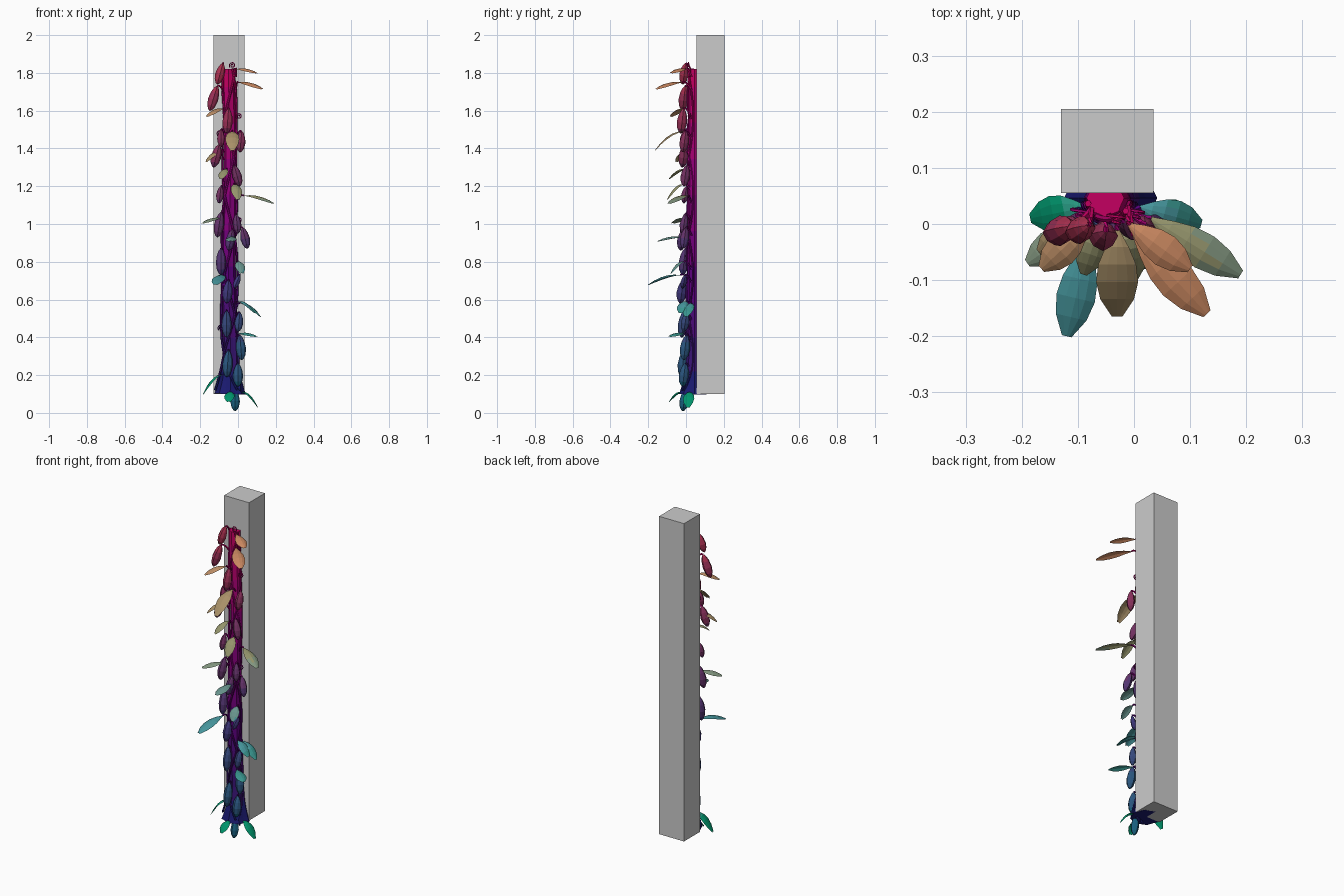
import bpy, bmesh, math, random
from mathutils import Vector

random.seed(4)
mats = {}


def ramp(name, stops, z):
    """Material from a height gradient, quantised to ten steps."""
    k = max(0, min(9, int(z / 0.19)))
    key = f"{name}_{k}"
    if key not in mats:
        t = k / 9 * (len(stops) - 1)
        i = min(int(t), len(stops) - 2)
        c = Vector(stops[i]).lerp(Vector(stops[i + 1]), t - i)
        mats[key] = bpy.data.materials.new(key)
        mats[key].diffuse_color = (*c, 1)
    return mats[key]


BARK = [(0.01, 0.01, 0.16), (0.1, 0.0, 0.2), (0.3, 0.0, 0.2), (0.55, 0.0, 0.12)]
LEAF = [(0.0, 0.3, 0.15), (0.06, 0.3, 0.33), (0.3, 0.3, 0.15), (0.6, 0.25, 0.12)]
POD = [(0.01, 0.12, 0.22), (0.05, 0.04, 0.2), (0.17, 0.03, 0.12), (0.4, 0.03, 0.08)]


def make(name, rows, mat_fn, closed=True):
    """Skin rows of points into a mesh; closed rows form a capped tube."""
    bm = bmesh.new()
    vs = [[bm.verts.new(p) for p in row] for row in rows]
    n = len(rows[0])
    me = bpy.data.meshes.new(name)
    slots = {}

    def add(f, z):
        m = mat_fn(z)
        if m.name not in slots:
            slots[m.name] = len(slots)
            me.materials.append(m)
        f.material_index = slots[m.name]

    for a, b in zip(vs, vs[1:]):
        for i in range(n if closed else n - 1):
            j = (i + 1) % n
            add(bm.faces.new((a[i], a[j], b[j], b[i])), a[i].co.z)
    if closed:
        add(bm.faces.new(vs[0][::-1]), rows[0][0].z)
        add(bm.faces.new(vs[-1]), rows[-1][0].z)
        bmesh.ops.recalc_face_normals(bm, faces=bm.faces)
    bm.to_mesh(me)
    bm.free()
    ob = bpy.data.objects.new(name, me)
    bpy.context.collection.objects.link(ob)
    return ob


def tube(name, pts, radii, sides, stops, ribs=0.0):
    pts = [Vector(p) for p in pts]
    rows = []
    for k, p in enumerate(pts):
        d = (pts[min(k + 1, len(pts) - 1)] - pts[max(k - 1, 0)]).normalized()
        u = d.cross(Vector((0, 1, 0)) if abs(d.y) < 0.9 else Vector((1, 0, 0))).normalized()
        v = d.cross(u)
        rows.append([p + (u * math.cos(a) + v * math.sin(a)) * radii[k] * (1 + ribs * (-1) ** i)
                     for i in range(sides) for a in [2 * math.pi * i / sides]])
    return make(name, rows, lambda z: ramp(name.split("_")[0], stops, z))


def bez(a, b, c, t):
    return a * (1 - t) ** 2 + b * 2 * t * (1 - t) + c * t * t


def trunk_radius(z):
    return 0.032 + 0.012 * max(0, 1 - z / 1.3) + 0.036 * max(0, 1 - (z - 0.1) / 0.2) ** 2


def stalk(name, p):
    anchor = Vector((max(-0.075, min(-0.01, p.x)), 0.03, p.z - 0.04))
    mid = (anchor + p) / 2 + Vector((0, -0.01, 0.035))
    tube(name, [bez(anchor, mid, p, t / 4) for t in range(5)], [0.005] * 5, 5, BARK)


# Square support post
bpy.ops.mesh.primitive_cube_add(size=1, location=(-0.048, 0.13, 1.05))
post = bpy.context.object
post.name = "post"
post.scale = (0.165, 0.15, 1.9)

# Ribbed trunk, flared at the foot
zs = [0.1, 0.13, 0.17, 0.22, 0.3] + [0.3 + 0.095 * i for i in range(1, 17)]
tube("trunk", [(-0.045 + 0.006 * math.sin(z * 6), 0.046, z) for z in zs],
     [trunk_radius(z) for z in zs], 16, BARK, 0.05)

# Thin vines climbing beside the trunk
for k, (x0, ph) in enumerate([(-0.04, 0), (-0.04, 2.1), (-0.04, 4.2)]):
    pts = []
    for i in range(49):
        z = 0.12 + i * 0.0355
        a = -math.pi / 2 + 1.35 * math.sin(z * 5 + ph)
        r = trunk_radius(z) + 0.006
        pts.append((-0.045 + r * math.cos(a), 0.046 + r * math.sin(a), z))
    tube(f"vine_{k}", pts, [0.006] * 49, 6, BARK)

# Curled tendrils: x, y, z
for k, (x, y, z) in enumerate([(-0.03, 0.0, 1.84), (0.005, 0.01, 1.57), (-0.095, 0.01, 1.48),
                               (0.005, 0.01, 1.02), (-0.09, 0.01, 0.45)]):
    pts = [(x + (0.004 + 0.0008 * i) * math.cos(i * 0.6), y + 0.001 * i,
            z + (0.004 + 0.0008 * i) * math.sin(i * 0.6)) for i in range(18)]
    tube(f"tendril_{k}", pts, [0.003] * 18, 5, BARK)

# Arching leaves: base, tip, width
leaves = [
    ((-0.01, 0.0, 1.82), (0.10, -0.08, 1.80), 0.06),
    ((0.0, -0.02, 1.75), (0.13, -0.16, 1.715), 0.07),
    ((-0.08, 0.0, 1.61), (-0.165, -0.08, 1.57), 0.06),
    ((-0.03, -0.01, 1.49), (-0.03, -0.165, 1.39), 0.075),
    ((-0.10, 0.0, 1.38), (-0.17, -0.05, 1.33), 0.05),
    ((-0.06, 0.0, 1.29), (-0.09, -0.09, 1.24), 0.05),
    ((-0.02, -0.01, 1.21), (0.0, -0.10, 1.13), 0.06),
    ((0.03, 0.01, 1.15), (0.19, -0.09, 1.11), 0.065),
    ((-0.09, 0.0, 1.03), (-0.19, -0.07, 1.005), 0.06),
    ((-0.03, -0.02, 0.93), (-0.04, -0.15, 0.91), 0.06),
    ((0.0, -0.01, 0.80), (0.02, -0.08, 0.74), 0.055),
    ((-0.08, -0.03, 0.73), (-0.12, -0.20, 0.68), 0.07),
    ((0.0, 0.0, 0.59), (0.09, -0.03, 0.53), 0.06),
    ((0.01, 0.03, 0.58), (0.12, 0.0, 0.51), 0.06),
    ((0.0, -0.01, 0.42), (0.10, -0.09, 0.405), 0.06),
    ((-0.085, 0.03, 0.20), (-0.185, 0.01, 0.10), 0.065),
    ((0.02, 0.02, 0.11), (0.105, 0.01, 0.03), 0.06),
    ((-0.04, -0.02, 0.11), (-0.05, -0.09, 0.06), 0.055),
]
for k, (b, t, w) in enumerate(leaves):
    b, t = Vector(b), Vector(t)
    side = (t - b).cross(Vector((0, 0, 1))).normalized() * w / 2
    ctrl = (b + t) / 2 + Vector((0, 0, 0.015 + 0.45 * (b.z - t.z)))
    rows = []
    for i, f in enumerate([0.1, 0.55, 0.9, 1.0, 0.8, 0.25]):
        c = bez(b, ctrl, t, i / 5)
        rows.append([c + side * s * f - Vector((0, 0, 0.012 * f * s * s)) for s in (-1, -0.5, 0, 0.5, 1)])
    make(f"leaf_{k}", rows, lambda z: ramp("leaf", LEAF, z), closed=False)
    stalk(f"leafstalk_{k}", b)

# Hanging pods: top x, top z, bottom x, bottom z
pods = [
    (-0.08, 1.85, -0.11, 1.74), (-0.11, 1.73, -0.15, 1.60), (-0.05, 1.61, -0.06, 1.48),
    (-0.09, 1.50, -0.09, 1.41), (-0.10, 1.42, -0.13, 1.30), (0.02, 1.49, 0.01, 1.38),
    (-0.02, 1.31, 0.01, 1.20), (-0.09, 1.20, -0.10, 1.11), (-0.09, 1.06, -0.11, 0.93),
    (-0.01, 1.05, 0.0, 0.95), (0.025, 0.98, 0.05, 0.87), (-0.03, 0.97, -0.05, 0.86),
    (-0.09, 0.87, -0.09, 0.73), (0.01, 0.73, -0.02, 0.66), (-0.05, 0.70, -0.06, 0.58),
    (-0.06, 0.54, -0.06, 0.40), (0.01, 0.53, 0.0, 0.43), (0.01, 0.41, 0.02, 0.28),
    (-0.05, 0.33, -0.06, 0.19), (0.0, 0.26, 0.0, 0.14), (-0.015, 0.12, -0.015, 0.01),
]
for k, (x0, z0, x1, z1) in enumerate(pods):
    y = 0.0 - 0.012 * (abs((x0 + x1) / 2 + 0.045) < 0.03) + random.uniform(-0.005, 0.005)
    a, b = Vector((x0, y, z0)), Vector((x1, y - 0.015, z1))
    r = 0.026 * min(1, (z0 - z1) / 0.12)
    prof = [(0, 0.15), (0.1, 0.5), (0.28, 0.82), (0.55, 1), (0.8, 0.8), (0.95, 0.4), (1, 0.12)]
    tube(f"pod_{k}", [a.lerp(b, t) for t, _ in prof], [r * f for _, f in prof], 8, POD, 0.05)
    stalk(f"podstalk_{k}", a)
